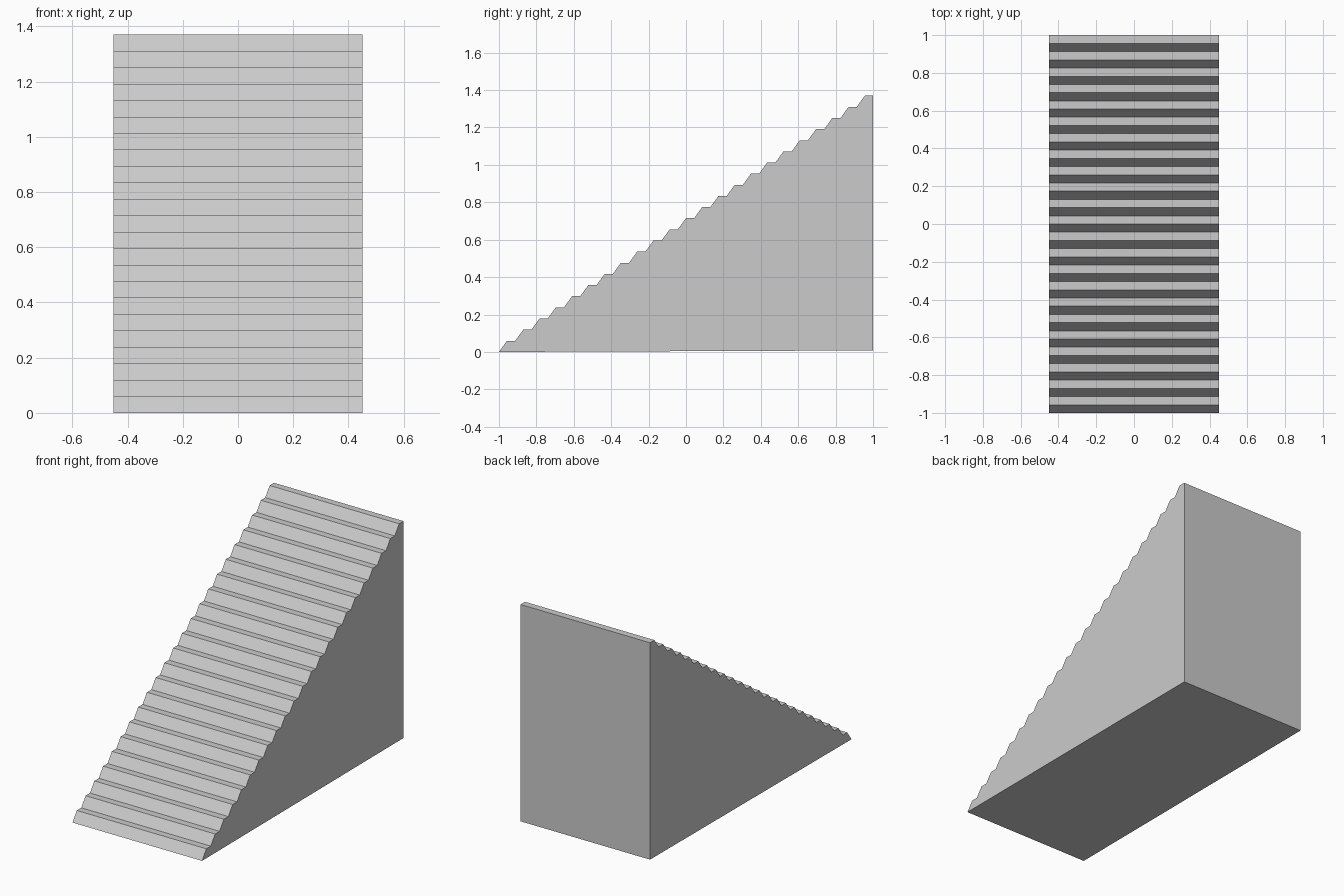
import bpy, bmesh

if "Cube" in bpy.data.objects:
    bpy.data.objects.remove(bpy.data.objects["Cube"])

STEPS = 23
HALF_W = 0.45
RUN = 2.0 / STEPS
RISE = 1.37 / STEPS
SLANT = 0.043   # depth of each sloping riser

# Side profile (y, z): sloping risers and flat treads, then the back wall
profile = [(-1.0, 0.0)]
for i in range(STEPS):
    y, z = -1.0 + i * RUN, (i + 1) * RISE
    profile += [(y + SLANT, z), (y + RUN, z)]
profile.append((1.0, 0.008))   # underside rises very slightly to the back

# Extrude the profile across the width
bm = bmesh.new()
side = bm.faces.new([bm.verts.new((-HALF_W, y, z)) for y, z in profile])
ext = bmesh.ops.extrude_face_region(bm, geom=[side], use_keep_orig=True)
moved = [v for v in ext["geom"] if isinstance(v, bmesh.types.BMVert)]
bmesh.ops.translate(bm, verts=moved, vec=(2 * HALF_W, 0, 0))
bmesh.ops.recalc_face_normals(bm, faces=bm.faces[:])

mesh = bpy.data.meshes.new("staircase")
bm.to_mesh(mesh)
bm.free()
bpy.context.collection.objects.link(bpy.data.objects.new("staircase", mesh))
